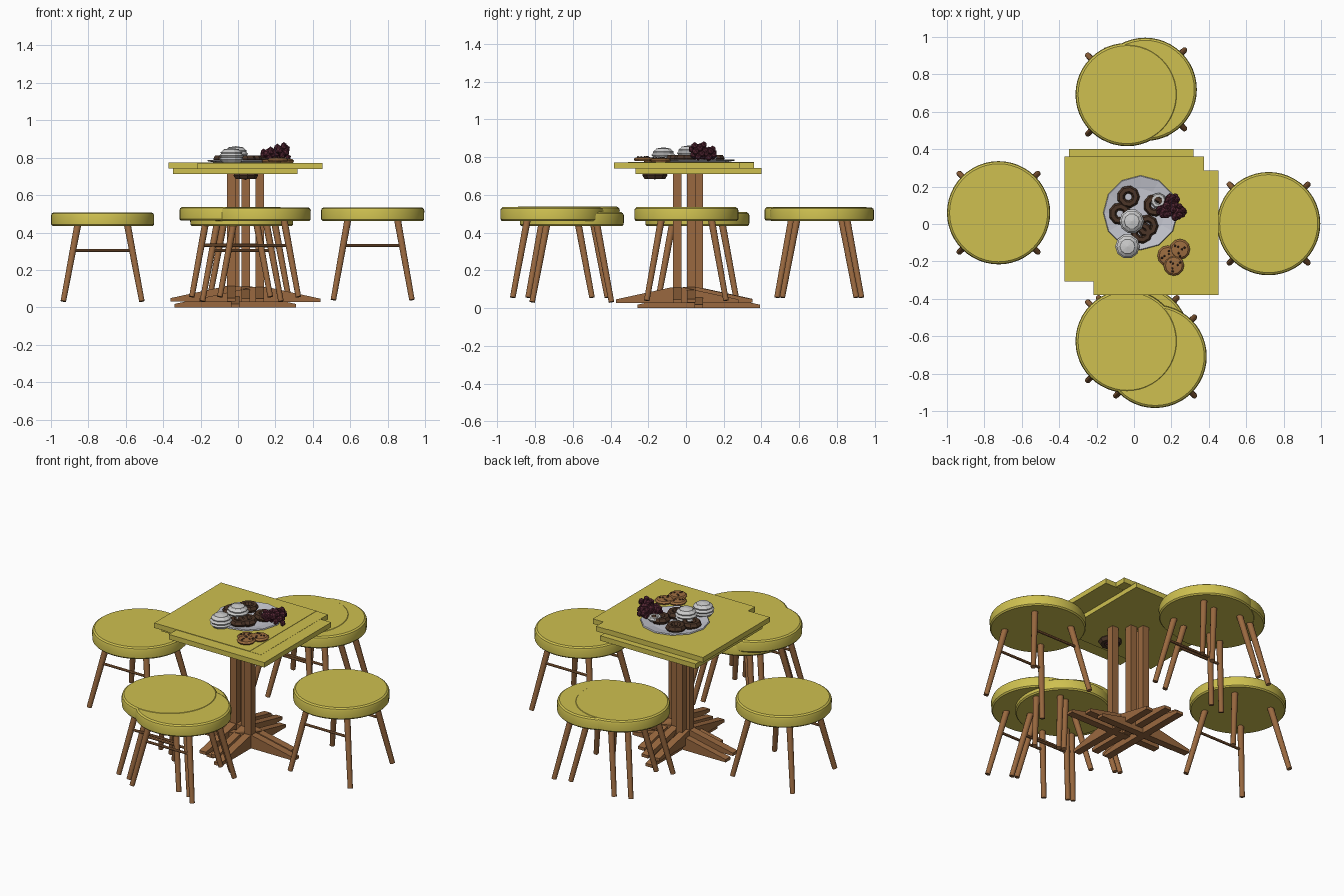
import bpy, bmesh, math, random
from mathutils import Vector, Matrix

if "Cube" in bpy.data.objects:
    bpy.data.objects.remove(bpy.data.objects["Cube"])

random.seed(4)

def mat(name, c):
    m = bpy.data.materials.new(name)
    m.diffuse_color = (*c, 1)
    m.use_nodes = True
    m.node_tree.nodes["Principled BSDF"].inputs["Base Color"].default_value = m.diffuse_color
    return m

YELLOW = mat("yellow", (0.62, 0.53, 0.08))
WOOD = mat("wood", (0.32, 0.14, 0.05))
CHINA = mat("china", (0.55, 0.56, 0.62))
CREAM = mat("cream", (0.6, 0.6, 0.62))
CHOC = mat("chocolate", (0.07, 0.035, 0.02))
BISCUIT = mat("biscuit", (0.33, 0.15, 0.05))
BERRY = mat("berry", (0.09, 0.02, 0.035))

def finish(name, bm, material, smooth=False):
    bmesh.ops.recalc_face_normals(bm, faces=bm.faces[:])
    me = bpy.data.meshes.new(name)
    bm.to_mesh(me)
    bm.free()
    me.materials.append(material)
    ob = bpy.data.objects.new(name, me)
    bpy.context.collection.objects.link(ob)
    if smooth:
        bpy.ops.object.select_all(action='DESELECT')
        ob.select_set(True)
        bpy.context.view_layer.objects.active = ob
        bpy.ops.object.shade_smooth_by_angle(angle=math.radians(35))
    return ob

def lathe(bm, profile, sides, loc):
    """Spin (radius, height) points about z; radius 0 closes the shape."""
    rings = []
    for r, z in profile:
        n = 1 if r == 0 else sides
        rings.append([bm.verts.new((loc[0] + r * math.cos(math.tau * i / sides),
                                    loc[1] + r * math.sin(math.tau * i / sides),
                                    loc[2] + z)) for i in range(n)])
    for a, b in zip(rings, rings[1:]):
        for i in range(sides):
            q = [a[i % len(a)], a[(i + 1) % len(a)], b[(i + 1) % len(b)], b[i % len(b)]]
            bm.faces.new(list(dict.fromkeys(q)))

def rod(bm, a, b, r1, r2, sides=12):
    a, b = Vector(a), Vector(b)
    d = b - a
    m = Matrix.Translation((a + b) / 2) @ d.to_track_quat('Z', 'Y').to_matrix().to_4x4()
    bmesh.ops.create_cone(bm, cap_ends=True, segments=sides, radius1=r1, radius2=r2,
                          depth=d.length, matrix=m)

def box(bm, loc, size):
    bmesh.ops.create_cube(bm, size=1, matrix=Matrix.Translation(loc) @ Matrix.Diagonal((*size, 1)))

def blob(bm, loc, r, stretch=1.0):
    bmesh.ops.create_icosphere(bm, subdivisions=1, radius=r,
                               matrix=Matrix.Translation(loc) @ Matrix.Diagonal((1, 1, stretch, 1)))

def stool(name, x, y, foot, top, bars=(-1,)):
    under = top - 0.073
    bm = bmesh.new()
    lathe(bm, [(0, 0), (0.268, 0), (0.275, 0.008), (0.276, 0.055), (0.272, 0.066),
               (0.262, 0.073), (0, 0.073)], 48, (x, y, under))
    finish(name + "_seat", bm, YELLOW, True)
    bm = bmesh.new()
    def at(sx, sy, z):
        o = 0.21 + (0.134 - 0.21) * (z - foot) / (under - foot)
        return (x + sx * o, y + sy * o, z)
    for sx in (-1, 1):
        for sy in (-1, 1):
            rod(bm, at(sx, sy, foot), at(sx, sy, under + 0.01), 0.015, 0.019)
    for sy in bars:
        zb = top - 0.205
        rod(bm, at(-1, sy, zb), at(1, sy, zb), 0.008, 0.008, 8)
    finish(name + "_legs", bm, WOOD, True)

def table(name, x, y, z):
    bm = bmesh.new()
    box(bm, (x, y, z + 0.727), (0.667, 0.667, 0.031))
    finish(name + "_top", bm, YELLOW)
    # square post
    bm = bmesh.new()
    box(bm, (x, y, z + 0.365), (0.046, 0.046, 0.70))
    finish(name + "_post", bm, WOOD)
    # crossed feet, deeper toward the post
    bm = bmesh.new()
    prof = [(-0.325, 0), (0.325, 0), (0.325, 0.018), (0.03, 0.082), (-0.03, 0.082), (-0.325, 0.018)]
    for turn in (0, 1):
        sides = []
        for w in (-0.023, 0.023):
            sides.append([bm.verts.new((x + (w if turn else u), y + (u if turn else w), z + h))
                          for u, h in prof])
        bm.faces.new(sides[0])
        bm.faces.new(sides[1][::-1])
        for i in range(6):
            j = (i + 1) % 6
            bm.faces.new((sides[0][i], sides[0][j], sides[1][j], sides[1][i]))
    finish(name + "_feet", bm, WOOD)

# overlapping tables
table("left_table", -0.037, 0.027, 0.031)
table("right_table", 0.117, -0.047, 0.028)
table("middle_table", 0.042, 0.027, 0.029)
table("low_table", -0.015, 0.067, 0.0)

# stools
stool("left_stool", -0.724, 0.06, 0.032, 0.508)
stool("right_stool", 0.72, 0.002, 0.04, 0.535, (-1, 1))
stool("back_stool_a", -0.037, 0.692, 0.056, 0.536)
stool("back_stool_b", 0.06, 0.72, 0.056, 0.534)
stool("front_stool_a", -0.037, -0.627, 0.056, 0.537)
stool("front_stool_b", 0.113, -0.708, 0.056, 0.535)
stool("front_stool_c", 0.02, -0.605, 0.032, 0.508)

# plate
bm = bmesh.new()
lathe(bm, [(0, 0), (0.13, 0), (0.2, 0.014), (0.196, 0.02), (0.13, 0.008), (0, 0.008)], 12,
      (0.035, 0.06, 0.768))
finish("plate", bm, CHINA)

# ring cakes
def ring_cake(name, x, y, z, material, R=0.04, r=0.021):
    bm = bmesh.new()
    tube = [(R + r * math.cos(math.tau * k / 6), r * math.sin(math.tau * k / 6)) for k in range(7)]
    lathe(bm, tube, 9, (x, y, z))
    bmesh.ops.remove_doubles(bm, verts=bm.verts[:], dist=1e-5)
    finish(name, bm, material)

for i, (x, y) in enumerate([(-0.03, 0.145), (-0.075, 0.055), (0.04, -0.045), (0.07, -0.01), (0.11, 0.10)]):
    ring_cake("ring_cake_%d" % i, x, y, 0.793, CHOC)
ring_cake("white_ring_cake", 0.13, 0.125, 0.80, CREAM, 0.028, 0.014)

# layered cream puffs
for i, (x, y, h) in enumerate([(-0.012, 0.015, 0.785), (-0.035, -0.12, 0.775)]):
    bm = bmesh.new()
    lathe(bm, [(0, 0), (0.05, 0), (0.064, 0.016), (0.058, 0.026), (0.066, 0.036), (0.056, 0.047),
               (0.058, 0.054), (0.042, 0.066), (0.04, 0.07), (0, 0.077)], 10, (x, y, h))
    finish("cream_puff_%d" % i, bm, CREAM)

# knobbly berry clusters
for i, (x, y, z, tall) in enumerate([(0.165, 0.07, 0.80, 0.035), (0.235, 0.065, 0.80, 0.065),
                                     (0.20, 0.12, 0.80, 0.04)]):
    bm = bmesh.new()
    for k in range(12):
        a = k * 2.4
        rad = 0.026 + random.uniform(-0.008, 0.008)
        blob(bm, (x + rad * math.cos(a), y + rad * math.sin(a), z + tall * k / 11),
             random.uniform(0.017, 0.024), 1.1)
    blob(bm, (x, y, z + tall / 2), 0.03, 1.2)
    finish("berry_cluster_%d" % i, bm, BERRY)

# chip biscuits
for i, (x, y, z) in enumerate([(0.245, -0.135, 0.775), (0.18, -0.17, 0.773), (0.213, -0.222, 0.78)]):
    bm = bmesh.new()
    lathe(bm, [(0, 0), (0.05, 0), (0.055, 0.009), (0.045, 0.018), (0, 0.022)], 12, (x, y, z))
    finish("biscuit_%d" % i, bm, BISCUIT)
    bm = bmesh.new()
    for k in range(6):
        a, r = k * 2.2 + i, 0.012 + 0.005 * k
        blob(bm, (x + r * math.cos(a), y + r * math.sin(a), z + 0.019), 0.007)
    finish("biscuit_chips_%d" % i, bm, CHOC)

# cakes sunk through the table top
ring_cake("sunk_ring_cake", 0.04, -0.165, 0.705, CHOC, 0.045, 0.023)
bm = bmesh.new()
blob(bm, (0.04, -0.165, 0.71), 0.045, 0.65)
finish("sunk_berry", bm, BERRY)
